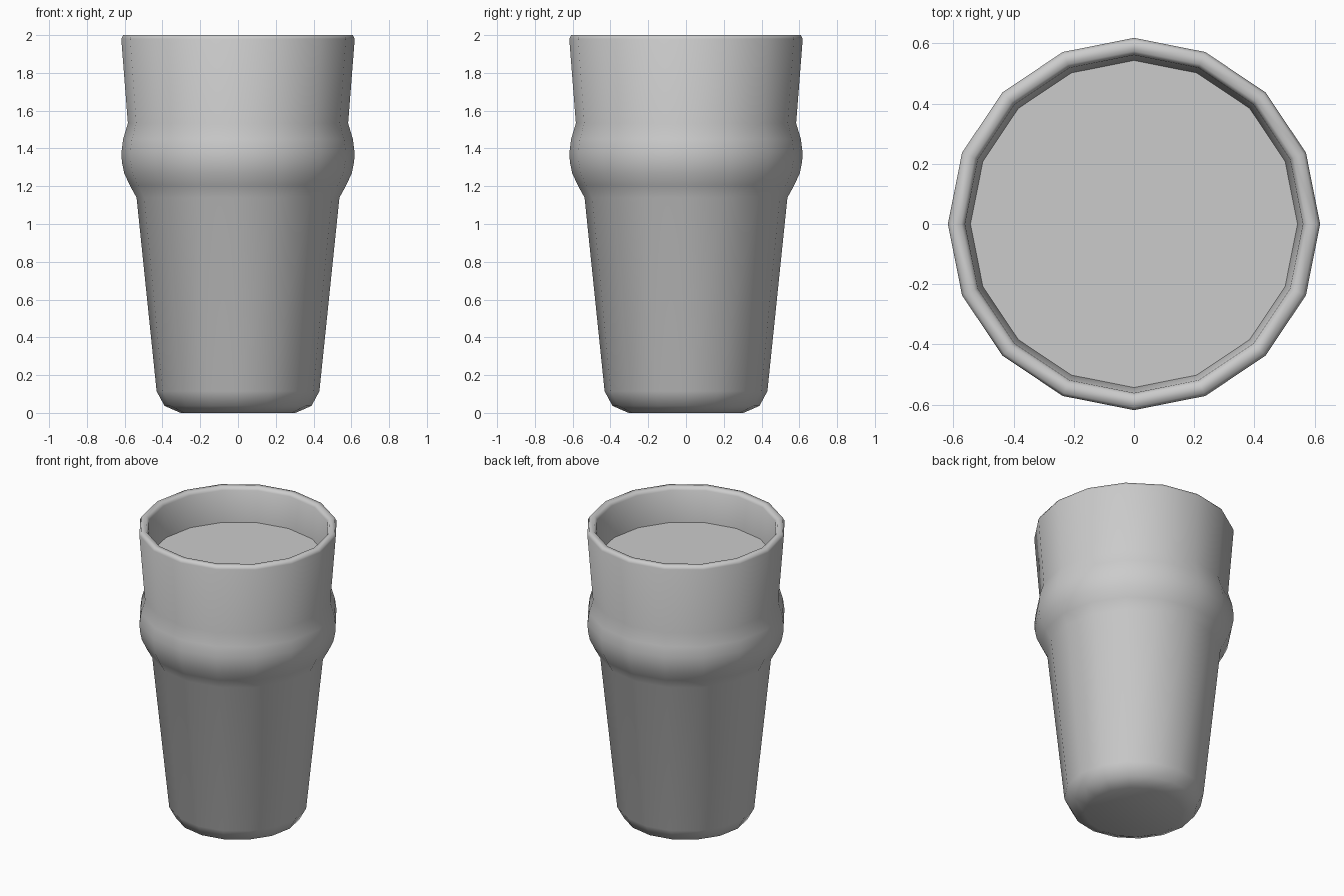
import bpy, bmesh, math

if "Cube" in bpy.data.objects:
    bpy.data.objects.remove(bpy.data.objects["Cube"])

SIDES = 16


def material(name, value):
    m = bpy.data.materials.new(name)
    m.diffuse_color = (value, value, value, 1)
    m.use_nodes = True
    m.node_tree.nodes["Principled BSDF"].inputs["Base Color"].default_value = m.diffuse_color
    return m


def lathe(name, profile, mat, angle):
    """Turn an (r, z) profile into a closed 16-sided body with flat end caps."""
    bm = bmesh.new()
    rings = [[bm.verts.new((r * math.cos(2 * math.pi * i / SIDES),
                            r * math.sin(2 * math.pi * i / SIDES), z))
              for i in range(SIDES)] for r, z in profile]
    for a, b in zip(rings, rings[1:]):
        for i in range(SIDES):
            j = (i + 1) % SIDES
            bm.faces.new((a[i], a[j], b[j], b[i]))
    bm.faces.new(rings[0][::-1])
    bm.faces.new(rings[-1])
    bmesh.ops.recalc_face_normals(bm, faces=bm.faces)
    mesh = bpy.data.meshes.new(name)
    bm.to_mesh(mesh)
    bm.free()
    mesh.materials.append(mat)
    obj = bpy.data.objects.new(name, mesh)
    bpy.context.collection.objects.link(obj)
    bpy.ops.object.select_all(action='DESELECT')
    obj.select_set(True)
    bpy.context.view_layer.objects.active = obj
    bpy.ops.object.shade_smooth_by_angle(angle=math.radians(angle))
    return obj


grey = material("plain grey", 0.6)

# Outer wall from the rounded foot, over the grip bulge, up to the lip
outer = [(0.304, 0), (0.389, 0.037), (0.431, 0.115), (0.537, 1.14),
         (0.573, 1.205), (0.603, 1.27), (0.615, 1.33), (0.617, 1.38),
         (0.608, 1.45), (0.583, 1.533), (0.618, 1.98)]
# Rounded lip, then the inner wall down to the floor
inner = [(0.608, 2.0), (0.574, 2.0), (0.561, 1.98), (0.543, 1.77),
         (0.525, 1.533), (0.55, 1.38), (0.48, 1.14), (0.38, 0.14), (0.33, 0.08)]
lathe("glass", outer + inner, grey, 75)

# Drink filling the glass to just below the lip
lathe("drink", [(0.32, 0.09), (0.375, 0.15), (0.475, 1.14), (0.545, 1.38),
                (0.52, 1.533), (0.544, 1.77)], grey, 30)
